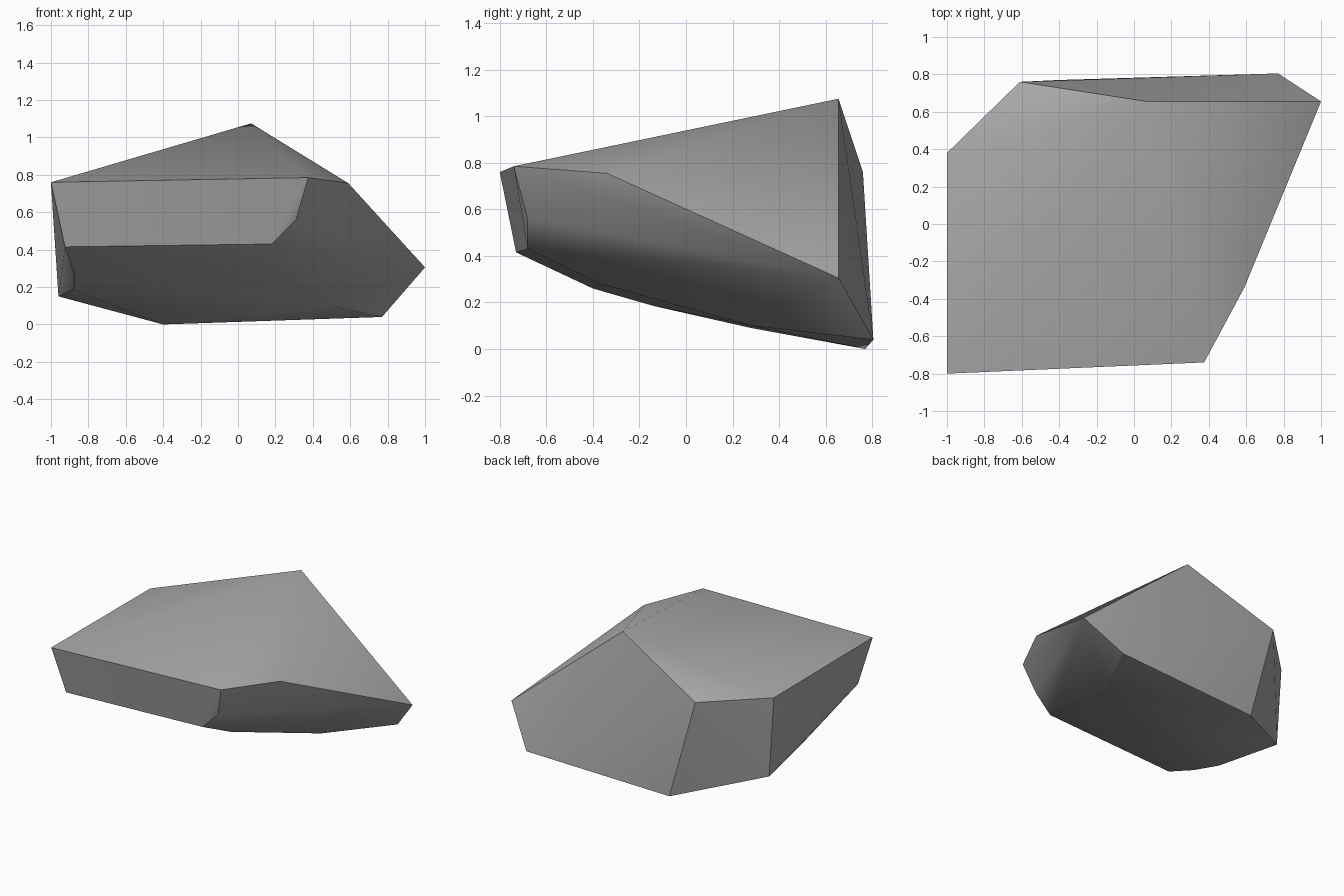
import bpy, bmesh, math

cube = bpy.data.objects.get("Cube")
if cube:
    bpy.data.objects.remove(cube, do_unlink=True)

# Stone colour
stone = bpy.data.materials.new("stone_grey")
stone.use_nodes = True
colour = (0.4, 0.4, 0.4, 1)
stone.diffuse_color = colour
bsdf = stone.node_tree.nodes["Principled BSDF"]
bsdf.inputs["Base Color"].default_value = colour
bsdf.inputs["Roughness"].default_value = 0.9

# Corners of the boulder
peak = [(0.07, 0.655, 1.075)]
shoulder = [(-1, -0.8, 0.76), (0.375, -0.74, 0.785), (0.59, -0.34, 0.755),
            (1, 0.655, 0.305), (-0.61, 0.76, 0.76), (-1, 0.38, 0.755)]
chin = [(-0.925, -0.73, 0.415), (0.18, -0.68, 0.43), (0.31, -0.68, 0.56)]
belly = [(-0.87, -0.4, 0.26), (0.2, -0.37, 0.28), (-0.88, -0.14, 0.185),
         (-0.64, 0.28, 0.09), (0.5, 0.28, 0.1)]
base = [(-0.96, 0.38, 0.15), (-0.4, 0.77, 0), (0.77, 0.805, 0.04)]

# Wrap the corners in a convex shell and merge flat facets
bm = bmesh.new()
for point in peak + shoulder + chin + belly + base:
    bm.verts.new(point)
bmesh.ops.convex_hull(bm, input=bm.verts)
loose = [v for v in bm.verts if not v.link_faces]
bmesh.ops.delete(bm, geom=loose, context='VERTS')
bmesh.ops.dissolve_limit(bm, angle_limit=math.radians(1),
                         verts=bm.verts, edges=bm.edges)
bmesh.ops.recalc_face_normals(bm, faces=bm.faces)

mesh = bpy.data.meshes.new("boulder")
bm.to_mesh(mesh)
bm.free()
mesh.materials.append(stone)
boulder = bpy.data.objects.new("boulder", mesh)
bpy.context.collection.objects.link(boulder)

# Soft facets with crisp main ridges
bpy.ops.object.select_all(action='DESELECT')
boulder.select_set(True)
bpy.context.view_layer.objects.active = boulder
bpy.ops.object.shade_smooth_by_angle(angle=math.radians(30))
